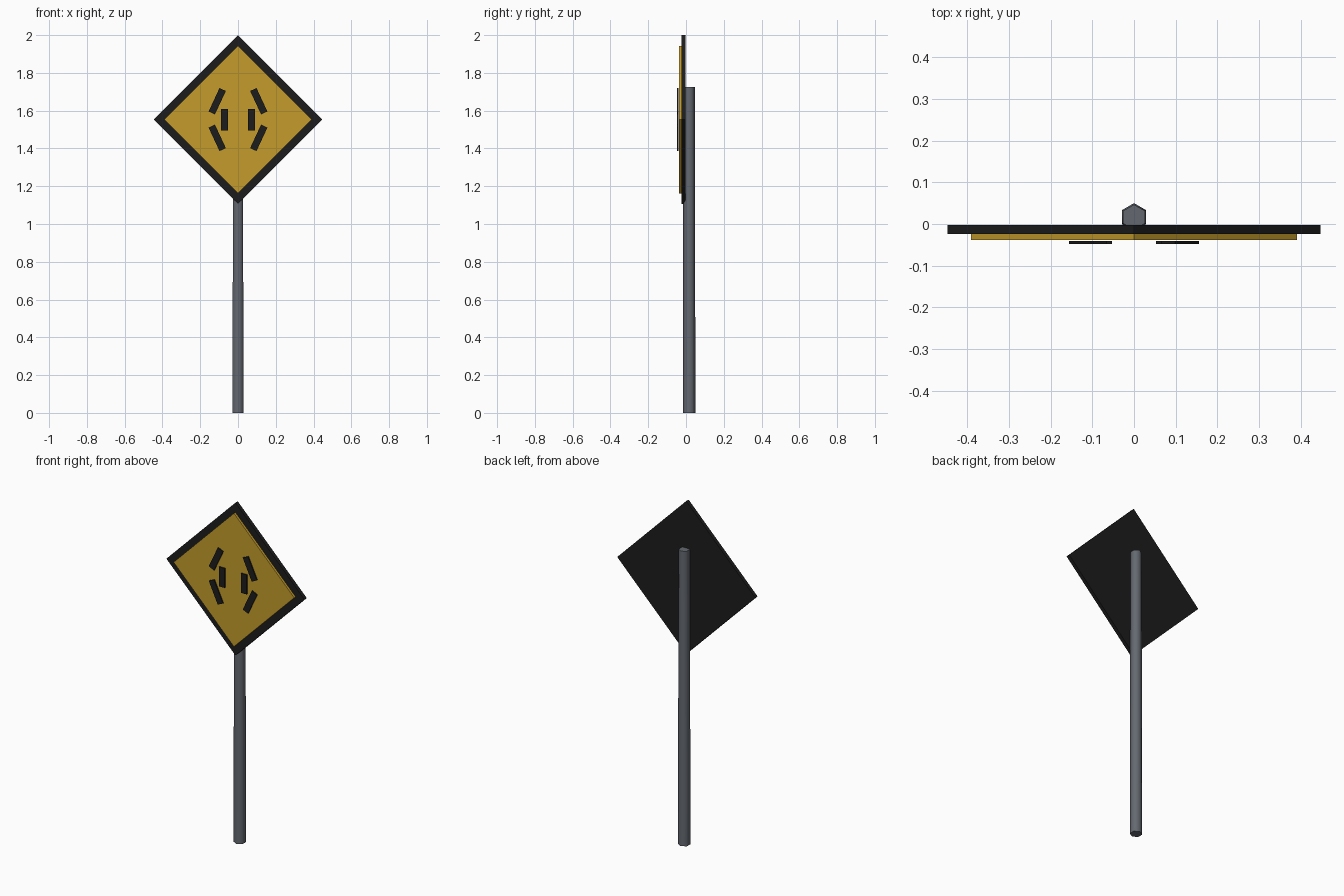
import bpy
from math import radians

cube = bpy.data.objects.get("Cube")
if cube:
    bpy.data.objects.remove(cube, do_unlink=True)


def make_material(name, rgb):
    mat = bpy.data.materials.new(name)
    mat.use_nodes = True
    mat.diffuse_color = (*rgb, 1)
    mat.node_tree.nodes["Principled BSDF"].inputs["Base Color"].default_value = (*rgb, 1)
    return mat


yellow = make_material("sign yellow", (0.55, 0.33, 0.025))
black = make_material("matte black", (0.012, 0.012, 0.012))
grey = make_material("pole grey", (0.127, 0.141, 0.162))

SIGN_Z = 1.553


def plate(name, x, z, width, height, front, back, tilt, mat):
    """Upright box in the xz plane, turned by tilt degrees about y."""
    bpy.ops.mesh.primitive_cube_add(
        size=1, location=(x, (front + back) / 2, z), rotation=(0, radians(tilt), 0))
    obj = bpy.context.object
    obj.name = name
    obj.scale = (width, back - front, height)
    bpy.ops.object.transform_apply(location=False, rotation=True, scale=True)
    obj.data.materials.append(mat)
    return obj


# Tapered hexagonal pole with a corner facing the front
bpy.ops.mesh.primitive_cone_add(
    vertices=6, radius1=0.0335, radius2=0.030, depth=1.725,
    location=(0, 0.0165, 1.725 / 2))
pole = bpy.context.object
pole.name = "pole"
pole.data.materials.append(grey)
bpy.ops.object.shade_smooth_by_angle(angle=radians(65))

# Diamond boards: black backing and raised yellow face
plate("backing_board", 0, SIGN_Z, 0.632, 0.632, -0.024, -0.002, 45, black)
plate("sign_face", 0, SIGN_Z, 0.552, 0.552, -0.038, -0.024, 45, yellow)

# Black bars, mirrored left and right
for side, sign in (("left", 1), ("right", -1)):
    for part, x, dz, length, tilt in (
            ("upper", 0.11, 0.097, 0.137, -25),
            ("middle", 0.071, 0, 0.114, 0),
            ("lower", 0.11, -0.097, 0.137, 25)):
        plate(f"{side}_{part}_bar", sign * x, SIGN_Z + dz, 0.037, length,
              -0.048, -0.041, sign * tilt, black)
